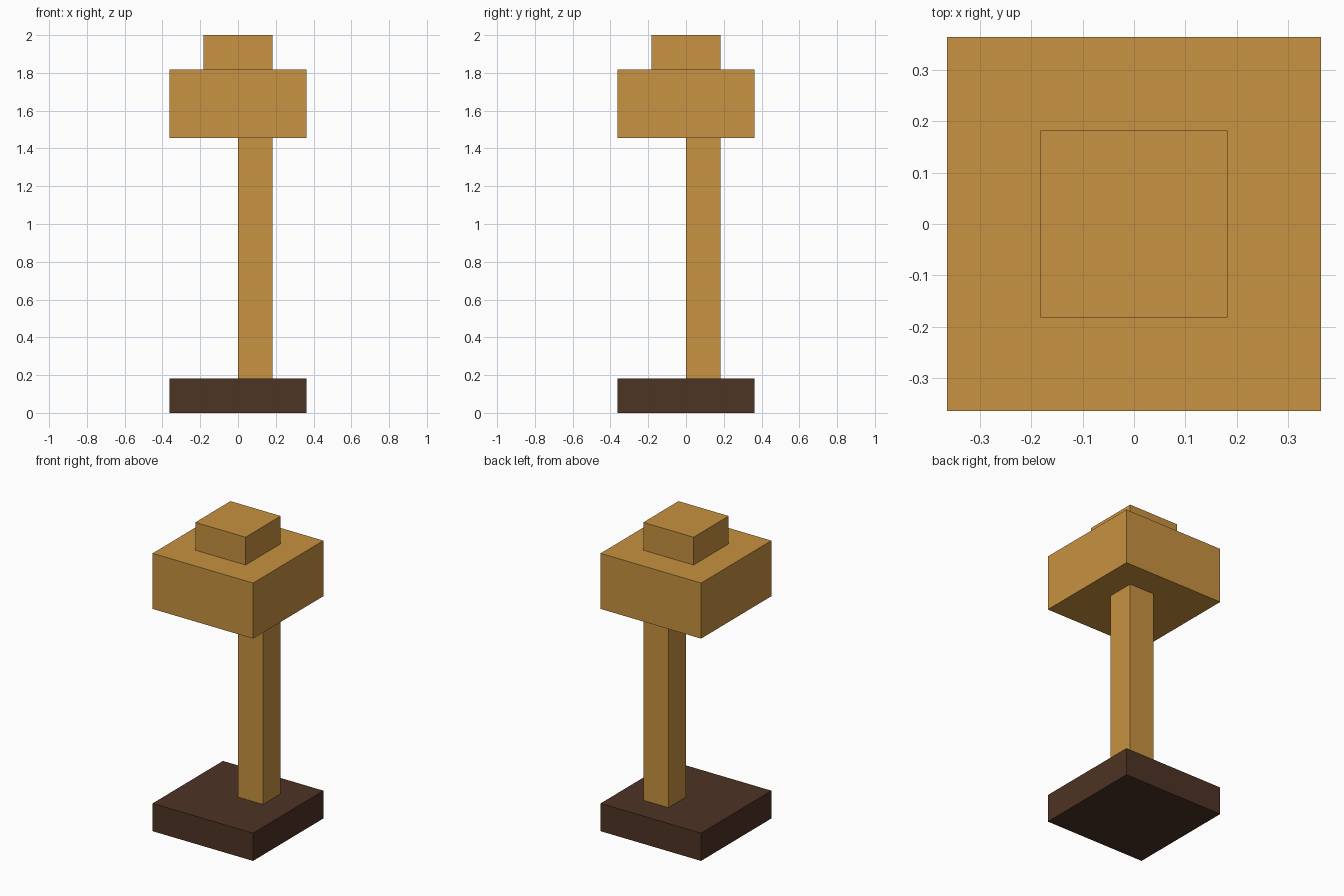
import bpy
import bmesh
from mathutils import Vector

if "Cube" in bpy.data.objects:
    bpy.data.objects.remove(bpy.data.objects["Cube"])

U = 2 / 11  # one block unit; the model is 11 units tall


def material(name, rgb):
    m = bpy.data.materials.new(name)
    m.diffuse_color = (*rgb, 1)
    m.use_nodes = True
    m.node_tree.nodes["Principled BSDF"].inputs["Base Color"].default_value = m.diffuse_color
    return m


tan_wood = material("tan_wood", (0.578, 0.287, 0.052))
dark_wood = material("dark_wood", (0.076, 0.033, 0.018))


def box(name, lo, hi, mat):
    """Box between two corners given in block units."""
    lo, hi = Vector(lo) * U, Vector(hi) * U
    bm = bmesh.new()
    bmesh.ops.create_cube(bm, size=1)
    bmesh.ops.scale(bm, vec=hi - lo, verts=bm.verts)
    mesh = bpy.data.meshes.new(name)
    bm.to_mesh(mesh)
    bm.free()
    mesh.materials.append(mat)
    obj = bpy.data.objects.new(name, mesh)
    obj.location = (lo + hi) / 2
    bpy.context.collection.objects.link(obj)


# Base slab, off-centre post, head block and cap
box("base", (-2, -2, 0), (2, 2, 1), dark_wood)
box("post", (0, 0, 1), (1, 1, 8), tan_wood)
box("head", (-2, -2, 8), (2, 2, 10), tan_wood)
box("cap", (-1, -1, 10), (1, 1, 11), tan_wood)
